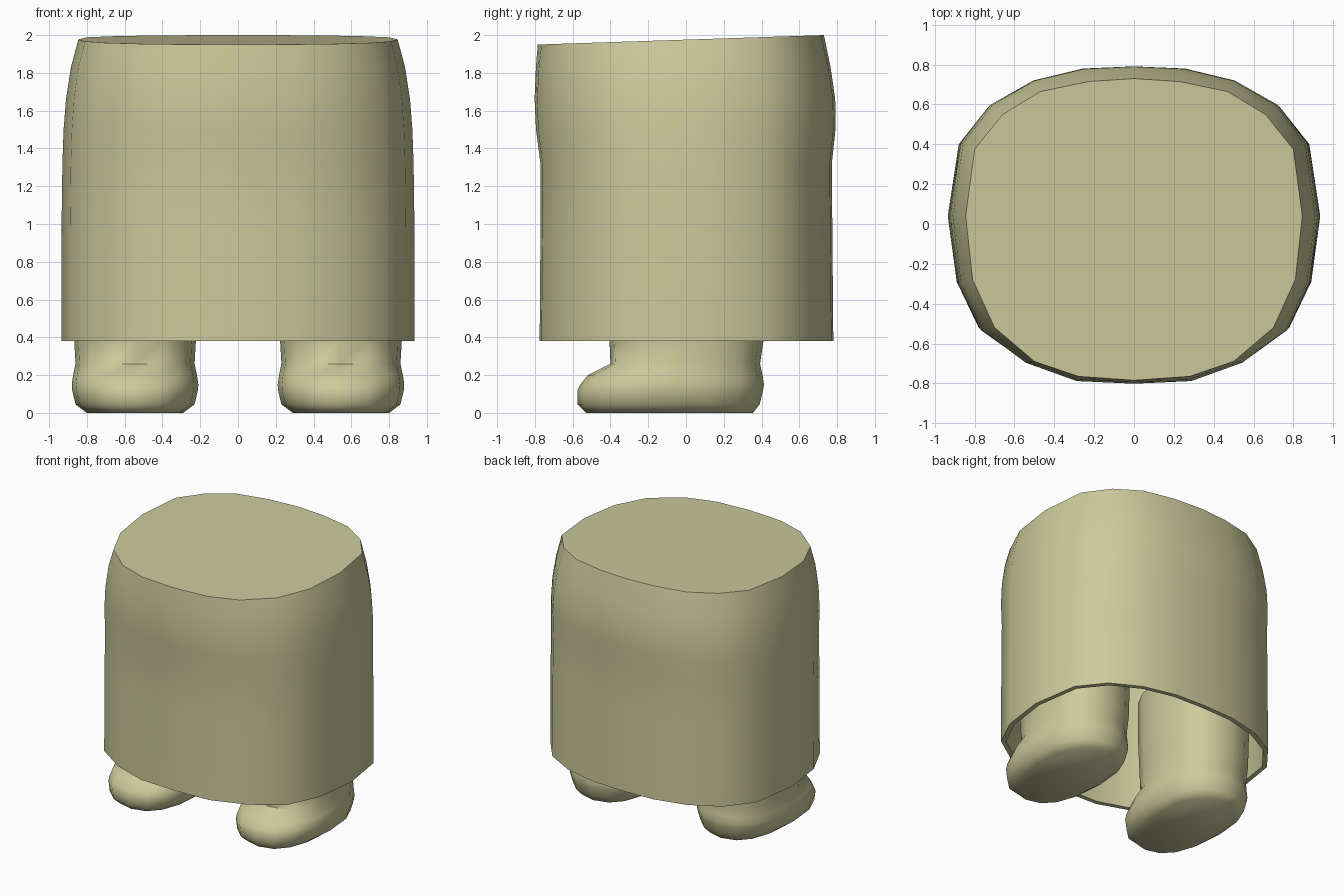
import bpy, bmesh, math

if "Cube" in bpy.data.objects:
    bpy.data.objects.remove(bpy.data.objects["Cube"])

mat = bpy.data.materials.new("pale khaki")
mat.diffuse_color = (0.60, 0.59, 0.33, 1)
mat.use_nodes = True
mat.node_tree.nodes["Principled BSDF"].inputs["Base Color"].default_value = mat.diffuse_color


def loft(name, rings, cap_start=True, cap_end=True, angle=40):
    """Skin a list of equal-length closed rings and optionally cap the ends."""
    bm = bmesh.new()
    vs = [[bm.verts.new(p) for p in r] for r in rings]
    n = len(vs[0])
    for a, b in zip(vs, vs[1:]):
        for i in range(n):
            j = (i + 1) % n
            bm.faces.new((a[i], a[j], b[j], b[i]))
    if cap_start:
        bm.faces.new(vs[0][::-1])
    if cap_end:
        bm.faces.new(vs[-1])
    bmesh.ops.recalc_face_normals(bm, faces=bm.faces)
    me = bpy.data.meshes.new(name)
    bm.to_mesh(me)
    bm.free()
    me.materials.append(mat)
    ob = bpy.data.objects.new(name, me)
    bpy.context.collection.objects.link(ob)
    bpy.ops.object.select_all(action='DESELECT')
    bpy.context.view_layer.objects.active = ob
    ob.select_set(True)
    bpy.ops.object.shade_smooth_by_angle(angle=math.radians(angle))
    return ob


# Body: half outlines (back to front) at hem and top, mirrored in x
HEM = [(0, .78), (.26, .77), (.51, .71), (.73, .59), (.88, .40), (.935, .04),
       (.89, -.29), (.78, -.52), (.56, -.67), (.29, -.765), (0, -.775)]
TOP = [(0, .73), (.23, .715), (.47, .665), (.66, .55), (.80, .375), (.845, .04),
       (.81, -.28), (.70, -.52), (.50, -.69), (.28, -.765), (0, -.785)]


def mirrored(half):
    return half + [(-x, y) for x, y in half[-2:0:-1]]


def body_ring(z, t, bulge=0.0, inset=0.0, tilt=0.0):
    ring = []
    for (hx, hy), (tx, ty) in zip(mirrored(HEM), mirrored(TOP)):
        x, y = hx + (tx - hx) * t, hy + (ty - hy) * t
        y += bulge * y / .78
        s = 1 - inset / math.hypot(x, y)
        ring.append((x * s, y * s, z + tilt * y))
    return ring


# Hollow shell: inner ceiling, inner wall, hem rim, outer wall, sloped lid
loft("body_shell", [
    body_ring(1.92, 1, 0, .035, .033),
    body_ring(1.60, .22, .015, .035),
    body_ring(1.30, .05, -.005, .035),
    body_ring(.38, 0, 0, .035),
    body_ring(.38, 0),
    body_ring(1.0, .01, -.005),
    body_ring(1.32, .06, -.005),
    body_ring(1.50, .13, .018),
    body_ring(1.66, .27, .024),
    body_ring(1.83, .56, .014),
    body_ring(1.976, 1, 0, 0, .033),
])

# Legs with feet: z, half width, back y, front y
LEG = [(0, .255, .355, -.53), (.045, .315, .39, -.575), (.12, .333, .408, -.575),
       (.15, .335, .413, -.56), (.20, .328, .405, -.52), (.26, .315, .392, -.40),
       (.38, .322, .41, -.405), (.70, .33, .42, -.42), (1.0, .33, .42, -.42)]


def leg_ring(cx, z, w, back, front, n=16, e=.85):
    ring = []
    for i in range(n):
        a = 2 * math.pi * i / n
        c, s = math.cos(a), math.sin(a)
        px = math.copysign(abs(c) ** e, c)
        py = math.copysign(abs(s) ** e, s)
        ring.append((cx + w * px, (back + front) / 2 + (back - front) / 2 * py, z))
    return ring


for side, name in ((1, "right_leg"), (-1, "left_leg")):
    loft(name, [leg_ring(.545 * side, *row) for row in LEG], angle=60)
